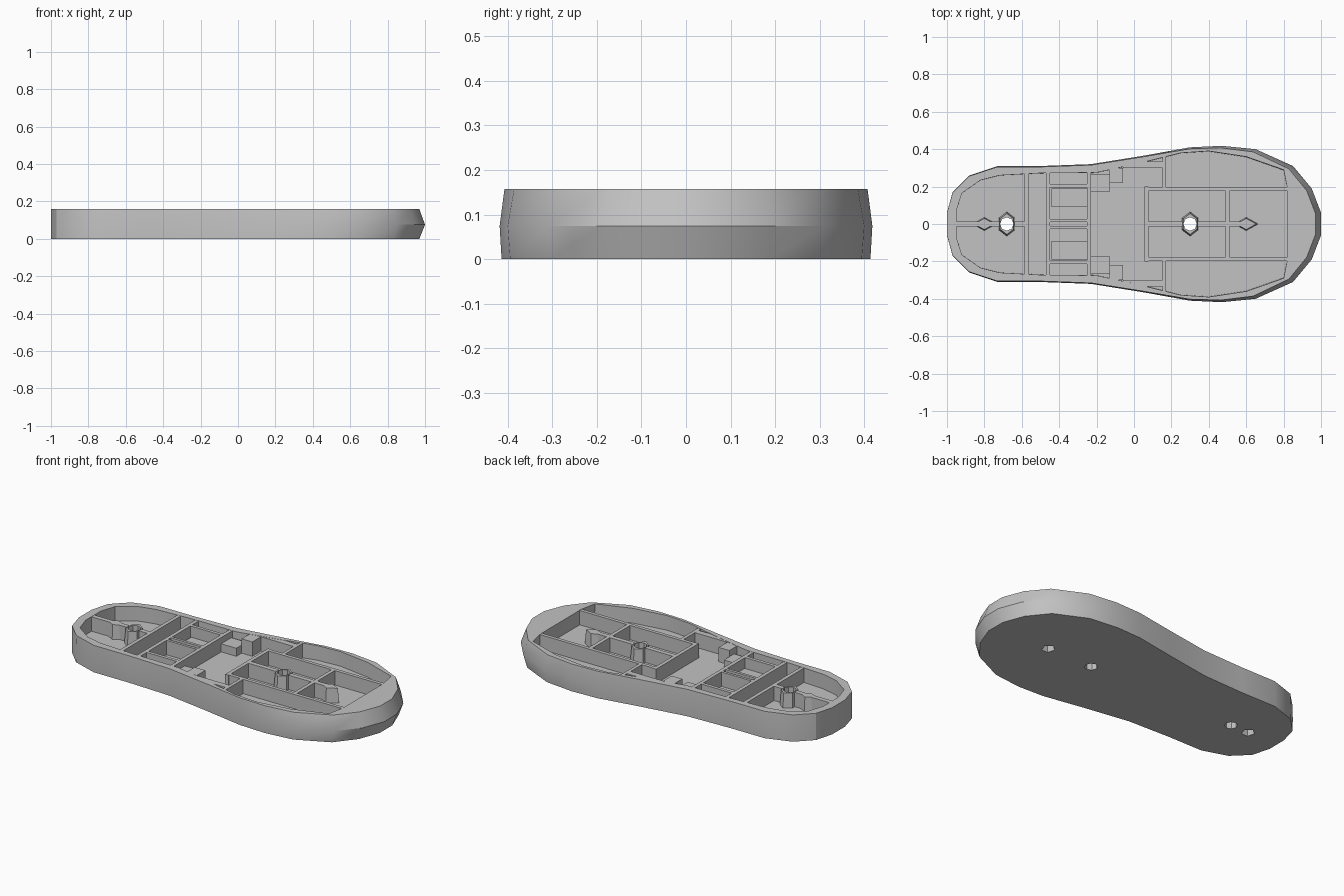
import bpy
import bmesh

if "Cube" in bpy.data.objects:
    bpy.data.objects.remove(bpy.data.objects["Cube"], do_unlink=True)

HEIGHT, FLOOR = 0.158, 0.072
RIB_TOP = HEIGHT - 0.001
COLOUR = (0.54, 0.54, 0.54, 1)

grey = bpy.data.materials.new("mid grey")
grey.use_nodes = True
grey.diffuse_color = COLOUR
grey.node_tree.nodes["Principled BSDF"].inputs["Base Color"].default_value = COLOUR


def finish(name, bm):
    bmesh.ops.recalc_face_normals(bm, faces=bm.faces)
    mesh = bpy.data.meshes.new(name)
    bm.to_mesh(mesh)
    bm.free()
    mesh.materials.append(grey)
    obj = bpy.data.objects.new(name, mesh)
    bpy.context.collection.objects.link(obj)
    return obj


def loft(name, rings):
    """Skin a stack of equal-length point rings and cap both ends."""
    bm = bmesh.new()
    loops = [[bm.verts.new(p) for p in ring] for ring in rings]
    count = len(loops[0])
    for low, high in zip(loops, loops[1:]):
        for i in range(count):
            j = (i + 1) % count
            bm.faces.new((low[i], low[j], high[j], high[i]))
    bm.faces.new(loops[0][::-1])
    bm.faces.new(loops[-1])
    return finish(name, bm)


def mirrored(half):
    return half + [(x, -y) for x, y in reversed(half)]


def ring(points, z, toe_inset=0.0, side_inset=0.0):
    """Lift an outline to z, pulling the toe end and the sides inward."""
    placed = []
    for x, y in points:
        toe = max(0.0, x) ** 2
        placed.append((x - toe_inset * toe, y * (1 - side_inset * (0.3 + toe)), z))
    return placed


def box(name, x0, x1, y0, y1, z1=RIB_TOP):
    corners = [(x0, y0), (x1, y0), (x1, y1), (x0, y1)]
    return loft(name, [ring(corners, FLOOR - 0.01), ring(corners, z1)])


def pair(name, x0, x1, y0, y1, z1=RIB_TOP):
    box(name + "_left", x0, x1, y0, y1, z1)
    box(name + "_right", x0, x1, -y1, -y0, z1)


def cone(name, x, z0, z1, r0, r1, sides=6, narrow=0.75):
    bm = bmesh.new()
    bmesh.ops.create_cone(bm, cap_ends=True, segments=sides, radius1=r0,
                          radius2=r1, depth=z1 - z0)
    for v in bm.verts:
        v.co = (x + v.co.x * narrow, v.co.y, v.co.z + (z0 + z1) / 2)
    return finish(name, bm)


def cut(target, cutters):
    for c in cutters:
        mod = target.modifiers.new("hole", "BOOLEAN")
        mod.operation, mod.solver, mod.object = "DIFFERENCE", "EXACT", c
    graph = bpy.context.evaluated_depsgraph_get()
    mesh = bpy.data.meshes.new_from_object(target.evaluated_get(graph))
    target.modifiers.clear()
    target.data = mesh


# Sole tray: bulged outer wall, flat rim, recessed floor
outline = mirrored([(-1.0, 0.06), (-0.97, 0.17), (-0.88, 0.26), (-0.73, 0.31),
                    (-0.5, 0.31), (-0.23, 0.32), (0.05, 0.365), (0.3, 0.41),
                    (0.47, 0.418), (0.65, 0.4), (0.85, 0.31), (0.95, 0.19), (1.0, 0.06)])
cavity = mirrored([(-0.95, 0.07), (-0.92, 0.165), (-0.82, 0.235), (-0.72, 0.26),
                   (-0.5, 0.272), (-0.2, 0.275), (0.03, 0.325), (0.25, 0.38),
                   (0.4, 0.39), (0.6, 0.36), (0.8, 0.29), (0.82, 0.19), (0.82, 0.06)])
sole = loft("sole_tray", [
    ring(cavity, FLOOR, 0.0, 0.01),
    ring(cavity, HEIGHT),
    ring(outline, HEIGHT, 0.03, 0.05),
    ring(outline, 0.075),
    ring(outline, 0.0, 0.03, 0.02)])

# Screw bosses and the holes that run through them
holes = []
for label, x in (("heel", -0.68), ("toe", 0.3)):
    boss = cone(label + "_boss", x, FLOOR - 0.01, RIB_TOP, 0.066, 0.056)
    holes.append((boss, cone(label + "_hole_cutter", x, -0.1, 0.3, 0.036, 0.036, 8, 1.0)))

# Blind pin sockets under the floor, with thickened ribs above
pits = []
for label, x in (("heel", -0.8), ("toe", 0.6)):
    cone(label + "_pin_ridge", x, FLOOR - 0.01, RIB_TOP, 0.036, 0.03, 4, 1.8)
    pits.append(cone(label + "_pin_cutter", x, -0.03, 0.05, 0.045, 0.03, 5, 0.9))

# Centre ribs, split around the bosses
for name, x0, x1 in (("heel_end_rib", -0.96, -0.72), ("heel_inner_rib", -0.64, -0.57),
                     ("toe_inner_rib", 0.07, 0.26), ("toe_end_rib", 0.34, 0.6)):
    box(name, x0, x1, -0.014, 0.014)

# Cross ribs
for name, x, half in (("heel_cross_rib", -0.575, 0.272), ("arch_cross_rib", -0.46, 0.272),
                      ("waist_cross_rib", -0.24, 0.276), ("ball_cross_rib", 0.067, 0.2),
                      ("toe_cross_rib", 0.5, 0.18)):
    box(name, x - 0.011, x + 0.011, -half, half)
pair("toe_side_cross_rib", 0.152, 0.172, 0.19, 0.36)

# Long ribs and raised blocks on both sides
pair("toe_long_rib", 0.07, 0.83, 0.176, 0.197)
pair("arch_long_rib", -0.46, -0.24, 0.195, 0.215)
pair("arch_inner_rib", -0.46, -0.24, 0.012, 0.028)
pair("arch_block", -0.44, -0.25, 0.09, 0.19, 0.095)
pair("waist_block", -0.23, -0.13, 0.17, 0.265, 0.12)

# Wide rim shelf beside the ball of the foot
pair("waist_shelf", -0.13, -0.06, 0.22, 0.3)
pair("ball_shelf", -0.06, 0.16, 0.3, 0.335)

# Cut the holes, then drop the helpers
cut(sole, [h for _, h in holes] + pits)
for boss, hole in holes:
    cut(boss, [hole])
for helper in [h for _, h in holes] + pits:
    bpy.data.objects.remove(helper, do_unlink=True)

# Soften the rounded outer wall while keeping edges crisp
bpy.ops.object.select_all(action="DESELECT")
sole.select_set(True)
bpy.context.view_layer.objects.active = sole
bpy.ops.object.shade_smooth_by_angle(angle=0.5)
